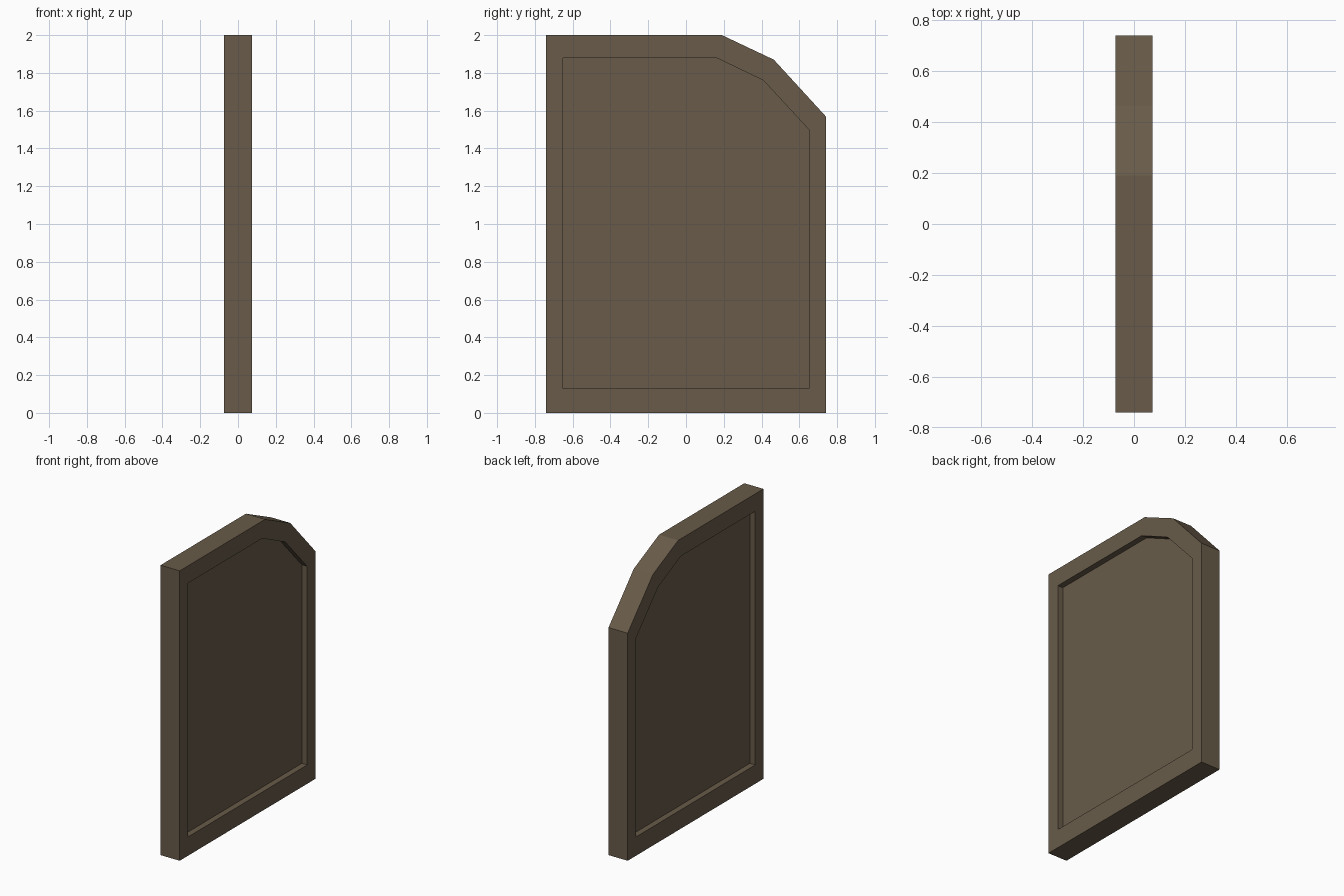
import bpy, bmesh

if "Cube" in bpy.data.objects:
    bpy.data.objects.remove(bpy.data.objects["Cube"])

HALF = 0.073      # half thickness of the frame
PANEL = 0.032     # half thickness of the recessed panel

# Outlines as (y, z)
OUTER = [(-0.74, 0), (0.74, 0), (0.74, 1.57), (0.465, 1.87), (0.19, 2), (-0.74, 2)]
INNER = [(-0.65, 0.13), (0.65, 0.13), (0.65, 1.50), (0.41, 1.76), (0.16, 1.88), (-0.65, 1.88)]

bm = bmesh.new()


def loop(points, x):
    return [bm.verts.new((x, y, z)) for y, z in points]


def bridge(a, b):
    for i in range(len(a)):
        j = (i + 1) % len(a)
        bm.faces.new((a[i], a[j], b[j], b[i]))


# Both faces: frame border, recess walls and sunken panel
rims = []
for side in (-1, 1):
    rim = loop(OUTER, side * HALF)
    lip = loop(INNER, side * HALF)
    floor = loop(INNER, side * PANEL)
    bridge(rim, lip)
    bridge(lip, floor)
    bm.faces.new(floor)
    rims.append(rim)

# Outer edge of the frame
bridge(*rims)
bmesh.ops.recalc_face_normals(bm, faces=bm.faces)

mesh = bpy.data.meshes.new("framed_panel")
bm.to_mesh(mesh)
bm.free()
panel = bpy.data.objects.new("framed_panel", mesh)
bpy.context.collection.objects.link(panel)

# Dark brown wood
wood = bpy.data.materials.new("dark_wood")
wood.diffuse_color = (0.14, 0.105, 0.067, 1)
wood.use_nodes = True
wood.node_tree.nodes["Principled BSDF"].inputs["Base Color"].default_value = wood.diffuse_color
mesh.materials.append(wood)
